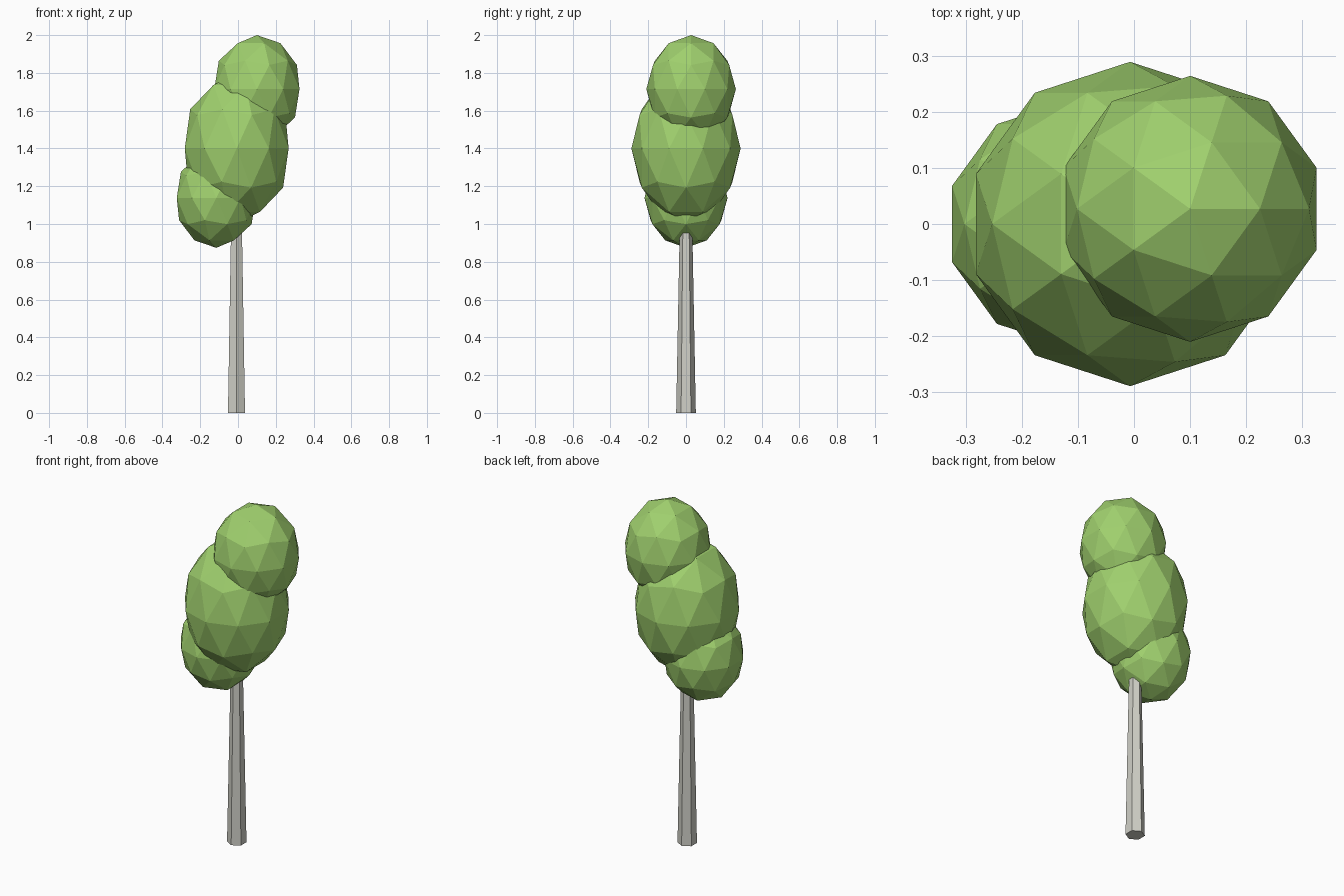
import bpy, math

if "Cube" in bpy.data.objects:
    bpy.data.objects.remove(bpy.data.objects["Cube"])


def material(name, rgb):
    m = bpy.data.materials.new(name)
    m.diffuse_color = (*rgb, 1)
    m.use_nodes = True
    m.node_tree.nodes["Principled BSDF"].inputs["Base Color"].default_value = m.diffuse_color
    return m


leaf = material("leaf green", (0.35, 0.63, 0.155))
bark = material("pale grey bark", (0.63, 0.63, 0.57))


def foliage(name, centre, radius, height):
    """Faceted ball of leaves, stretched vertically."""
    bpy.ops.mesh.primitive_ico_sphere_add(subdivisions=2, radius=1, location=centre)
    ob = bpy.context.object
    ob.name = name
    ob.scale = (radius, radius, height)
    bpy.ops.object.transform_apply(location=False, rotation=False, scale=True)
    ob.data.materials.append(leaf)


# Three overlapping leaf clusters
foliage("lower_foliage", (-0.115, 0, 1.138), 0.22, 0.264)
foliage("middle_foliage", (-0.007, 0, 1.40), 0.289, 0.395)
foliage("upper_foliage", (0.10, 0.027, 1.714), 0.237, 0.286)

# Tapered six-sided trunk, its top hidden in the leaves
bpy.ops.mesh.primitive_cone_add(vertices=6, radius1=0.052, radius2=0.031,
                                depth=1.1, location=(-0.008, 0, 0.55))
trunk = bpy.context.object
trunk.name = "trunk"
trunk.data.materials.append(bark)
